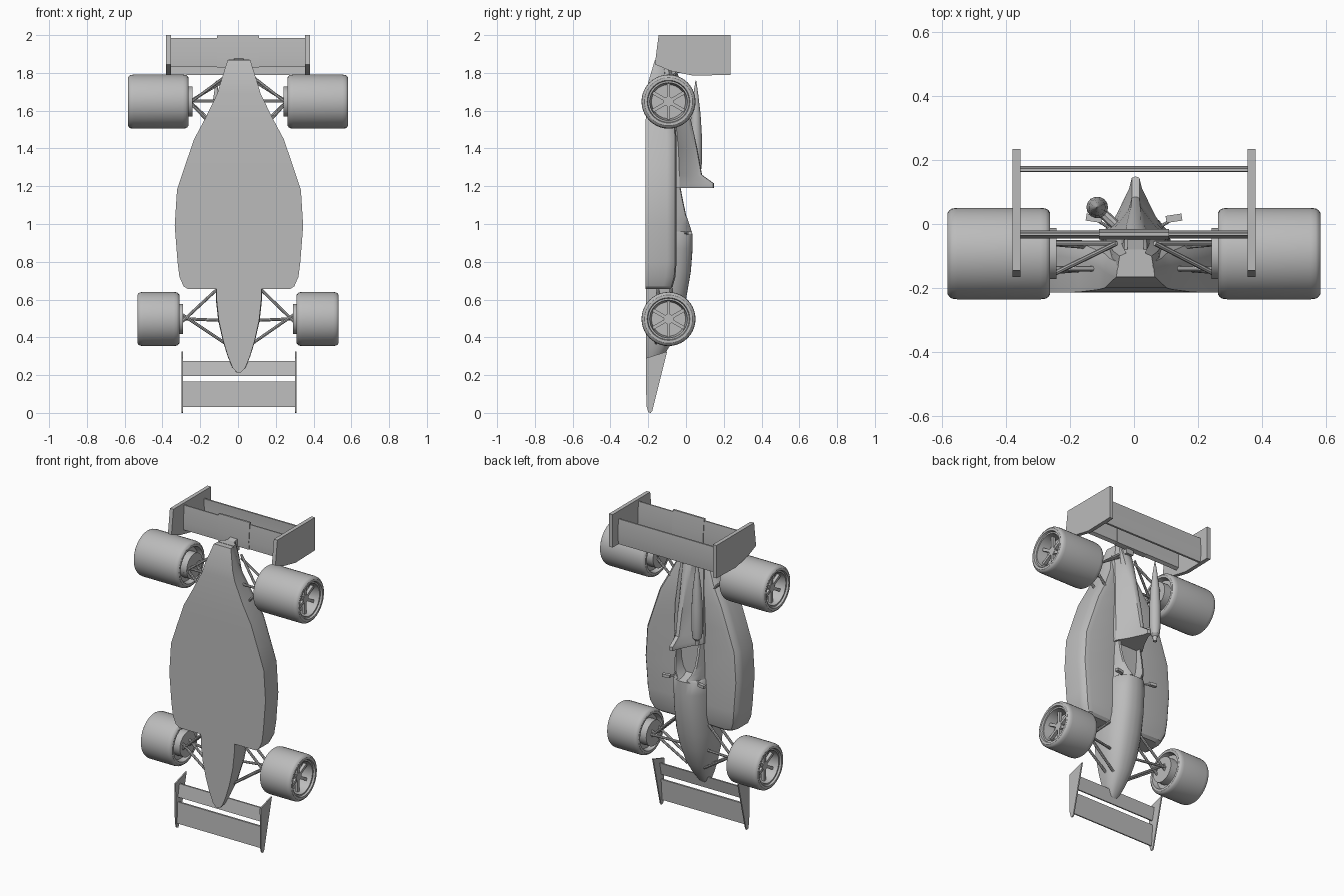
import bpy, bmesh, math
from mathutils import Vector, Matrix

grey = bpy.data.materials.new("plain_grey")
grey.diffuse_color = (0.5, 0.5, 0.5, 1)
CX = 0.005  # body centre line


def finish(name, bm, angle=30):
    bmesh.ops.recalc_face_normals(bm, faces=bm.faces)
    me = bpy.data.meshes.new(name)
    bm.to_mesh(me)
    bm.free()
    me.materials.append(grey)
    ob = bpy.data.objects.new(name, me)
    bpy.context.collection.objects.link(ob)
    bpy.ops.object.select_all(action='DESELECT')
    ob.select_set(True)
    bpy.context.view_layer.objects.active = ob
    bpy.ops.object.shade_smooth_by_angle(angle=math.radians(angle))
    return ob


def skin(bm, rings):
    """Join rings of points into a capped tube."""
    vr = [[bm.verts.new(p) for p in r] for r in rings]
    n = len(vr[0])
    for a, b in zip(vr, vr[1:]):
        for i in range(n):
            bm.faces.new((a[i], a[(i + 1) % n], b[(i + 1) % n], b[i]))
    bm.faces.new(vr[0])
    bm.faces.new(vr[-1])


def loft(name, sections, angle=30):
    """Sections of (z, half profile), mirrored in x."""
    bm = bmesh.new()
    skin(bm, [[(CX + x, y, z) for x, y in half] +
              [(CX - x, y, z) for x, y in reversed(half)] for z, half in sections])
    return finish(name, bm, angle)


def plate(name, outline, x0, x1):
    """Outline in (y, z), extruded along x."""
    bm = bmesh.new()
    skin(bm, [[(x, y, z) for y, z in outline] for x in (x0, x1)])
    return finish(name, bm)


def rod(bm, a, b, r, r2=None, seg=8):
    a, b = Vector(a), Vector(b)
    d = b - a
    m = Matrix.Translation((a + b) / 2) @ d.to_track_quat('Z', 'Y').to_matrix().to_4x4()
    bmesh.ops.create_cone(bm, cap_ends=True, segments=seg, radius1=r,
                          radius2=r if r2 is None else r2, depth=d.length, matrix=m)


# Floor and side pods, tapering to the tail
def pod(z, w, top, bottom=-0.215):
    c = min(0.05, w * 0.35)
    return z, [(w, bottom), (w, top - 0.05), (w - c * 0.15, top - 0.025),
               (w - c * 0.45, top - 0.007), (w - c, top), (w * 0.3, top - 0.005)]


loft("side_pods", [pod(*s) for s in (
    (0.655, 0.27, -0.085), (0.67, 0.293, -0.07), (0.72, 0.315, -0.056),
    (0.80, 0.325, -0.05), (0.99, 0.34, -0.05), (1.18, 0.328, -0.05),
    (1.31, 0.285, -0.05), (1.45, 0.237, -0.05), (1.56, 0.178, -0.06, -0.213),
    (1.69, 0.115, -0.085, -0.205), (1.75, 0.097, -0.1, -0.2),
    (1.868, 0.06, -0.115, -0.165))], 28)


# Nose and cockpit tub, the last sections dip into the seat opening
def tub(z, w, top, rim=0, floor=None):
    h = top + 0.213
    half = [(w * 0.97, -0.213), (w, -0.213 + h * 0.3), (w * 0.95, -0.213 + h * 0.55)]
    if rim:
        half += [(rim + (w - rim) * 0.55, top - h * 0.17), (rim + 0.012, top - 0.004),
                 (rim, top), (rim * 0.85, floor), (rim * 0.3, floor)]
    else:
        half += [(w * 0.8, -0.213 + h * 0.77), (w * 0.6, -0.213 + h * 0.9),
                 (w * 0.42, top - h * 0.035), (w * 0.22, top - h * 0.01), (w * 0.05, top)]
    return z, half


loft("nose_and_tub", [tub(*s) for s in (
    (0.215, 0.012, -0.19), (0.24, 0.035, -0.165), (0.30, 0.06, -0.12),
    (0.38, 0.085, -0.07), (0.49, 0.11, -0.03), (0.60, 0.122, 0.0),
    (0.75, 0.125, 0.026), (0.87, 0.125, 0.035), (0.95, 0.123, 0.035),
    (0.96, 0.122, 0.03, 0.03, -0.02), (1.0, 0.12, 0.017, 0.055, -0.12),
    (1.05, 0.118, 0.0, 0.067, -0.15), (1.12, 0.115, -0.015, 0.072, -0.15),
    (1.2, 0.112, -0.03, 0.072, -0.15))], 35)


# Engine cover with a tall intake at its front
def cover(z, w, peak, shoulder, narrow):
    return z, [(w * 1.1, -0.13), (w, shoulder), (w * 0.6, shoulder + (peak - shoulder) * 0.35),
               (narrow, peak - (peak - shoulder) * 0.2), (narrow * 0.6, peak - 0.004),
               (narrow * 0.15, peak)]


loft("engine_cover", [cover(*s) for s in (
    (1.19, 0.1, 0.148, -0.035, 0.02), (1.215, 0.1, 0.148, -0.035, 0.02),
    (1.26, 0.102, 0.085, -0.035, 0.02), (1.40, 0.1, 0.06, -0.04, 0.024),
    (1.60, 0.085, 0.015, -0.06, 0.028), (1.76, 0.07, -0.03, -0.085, 0.034),
    (1.87, 0.05, -0.075, -0.1, 0.036))], 25)

# Spindle shaped intake pod on a strut
bm = bmesh.new()
prof = [(1.225, 0.012), (1.255, 0.014), (1.27, 0.027), (1.33, 0.034), (1.45, 0.034),
        (1.58, 0.026), (1.68, 0.014), (1.76, 0.002)]
skin(bm, [[(-0.115 + r * math.cos(i * math.tau / 14), 0.052 + r * math.sin(i * math.tau / 14), z)
           for i in range(14)] for z, r in prof])
rod(bm, (-0.11, 0.045, 1.3), (-0.04, -0.02, 1.3), 0.016)
finish("intake_pod", bm)


# Wheels turned about the x axis, with recessed rims and spokes
def wheel(name, side, inner, width, z, y=-0.0925, R=0.143, seg=40):
    W = width
    prof = [(-0.02, 0.05), (-0.02, 0.08), (0.03, 0.08), (0.03, 0.105), (0, 0.113), (0, 0.127),
            (0.006, 0.136), (0.014, 0.141), (0.03, R), (W - 0.03, R), (W - 0.014, 0.141),
            (W - 0.006, 0.136), (W, 0.127), (W, 0.113), (W - 0.012, 0.109),
            (W - 0.012, 0.1), (W - 0.08, 0.09)]
    bm = bmesh.new()
    skin(bm, [[(side * (inner + a), y + r * math.cos(i * math.tau / seg),
                z + r * math.sin(i * math.tau / seg)) for i in range(seg)] for a, r in prof])
    x = side * (inner + W - 0.05)
    rod(bm, (x - side * 0.03, y, z), (x + side * 0.012, y, z), 0.026, seg=16)
    for k in range(6):
        m = (Matrix.Translation((x, y, z)) @ Matrix.Rotation(k * math.tau / 6, 4, 'X')
             @ Matrix.Translation((0, 0, 0.056)) @ Matrix.Diagonal((0.02, 0.018, 0.078, 1)))
        bmesh.ops.create_cube(bm, size=1, matrix=m)
    finish(name, bm)


for side, label in ((-1, "left"), (1, "right")):
    wheel("front_wheel_" + label, side, 0.31, 0.223, 0.497)
    wheel("rear_wheel_" + label, side, 0.262, 0.321, 1.648)

    # Suspension arms
    bm = bmesh.new()
    for a, b in (((0.32, -0.06, 0.50), (0.10, -0.09, 0.49)),
                 ((0.31, -0.07, 0.47), (0.11, -0.08, 0.66)),
                 ((0.31, -0.07, 0.53), (0.06, -0.11, 0.36)),
                 ((0.31, -0.14, 0.47), (0.11, -0.15, 0.66)),
                 ((0.31, -0.14, 0.53), (0.06, -0.16, 0.36)),
                 ((0.28, -0.14, 1.65), (0.08, -0.14, 1.65)),
                 ((0.27, -0.165, 1.63), (0.06, -0.06, 1.79)),
                 ((0.27, -0.06, 1.64), (0.06, -0.06, 1.77)),
                 ((0.27, -0.06, 1.66), (0.10, -0.075, 1.50)),
                 ((0.27, -0.15, 1.66), (0.14, -0.14, 1.52))):
        rod(bm, (side * a[0], a[1], a[2]), (side * b[0] + CX, b[1], b[2]), 0.008)
    finish("suspension_" + label, bm)

    # Mirror on a short stalk
    bm = bmesh.new()
    bmesh.ops.create_cube(bm, size=1, matrix=Matrix.Translation((side * 0.125, 0.018, 0.952))
                          @ Matrix.Rotation(side * 0.15, 4, 'Z')
                          @ Matrix.Diagonal((0.05, 0.022, 0.018, 1)))
    rod(bm, (side * 0.12, 0.015, 0.952), (side * 0.08, -0.01, 0.952), 0.005)
    finish("mirror_" + label, bm)

    # Wing end plates
    plate("rear_end_plate_" + label,
          [(-0.145, 2.0), (0.235, 2.0), (0.235, 1.79), (0.04, 1.785), (-0.08, 1.81),
           (-0.165, 1.845)], side * 0.355, side * 0.38)
    plate("front_end_plate_" + label,
          [(-0.212, 0.29), (-0.1, 0.325), (-0.178, 0.012), (-0.187, 0.0), (-0.2, 0.004),
           (-0.21, 0.04)], CX + side * 0.297, CX + side * 0.305)

# Rear wing blades and support
plate("rear_wing_lower", [(-0.042, 1.83), (-0.022, 1.84), (-0.02, 1.9), (-0.028, 1.985),
                          (-0.036, 1.985), (-0.045, 1.88)], -0.36, 0.36)
plate("rear_wing_centre", [(-0.046, 1.828), (-0.017, 1.835), (-0.016, 1.9), (-0.026, 1.998),
                           (-0.038, 1.998), (-0.049, 1.88)], -0.11, 0.11)
plate("rear_wing_upper", [(0.162, 1.79), (0.175, 1.79), (0.182, 1.86), (0.174, 1.95),
                          (0.164, 1.95), (0.168, 1.86)], -0.36, 0.36)
plate("rear_wing_support", [(-0.11, 1.8), (-0.03, 1.8), (-0.03, 1.88), (-0.09, 1.868)],
      CX - 0.025, CX + 0.025)

# Front wing slats
plate("front_wing_main", [(-0.198, 0.03), (-0.19, 0.03), (-0.18, 0.165), (-0.192, 0.165)],
      CX - 0.3, CX + 0.3)
plate("front_wing_flap", [(-0.19, 0.195), (-0.182, 0.195), (-0.165, 0.275), (-0.175, 0.275)],
      CX - 0.3, CX + 0.3)
